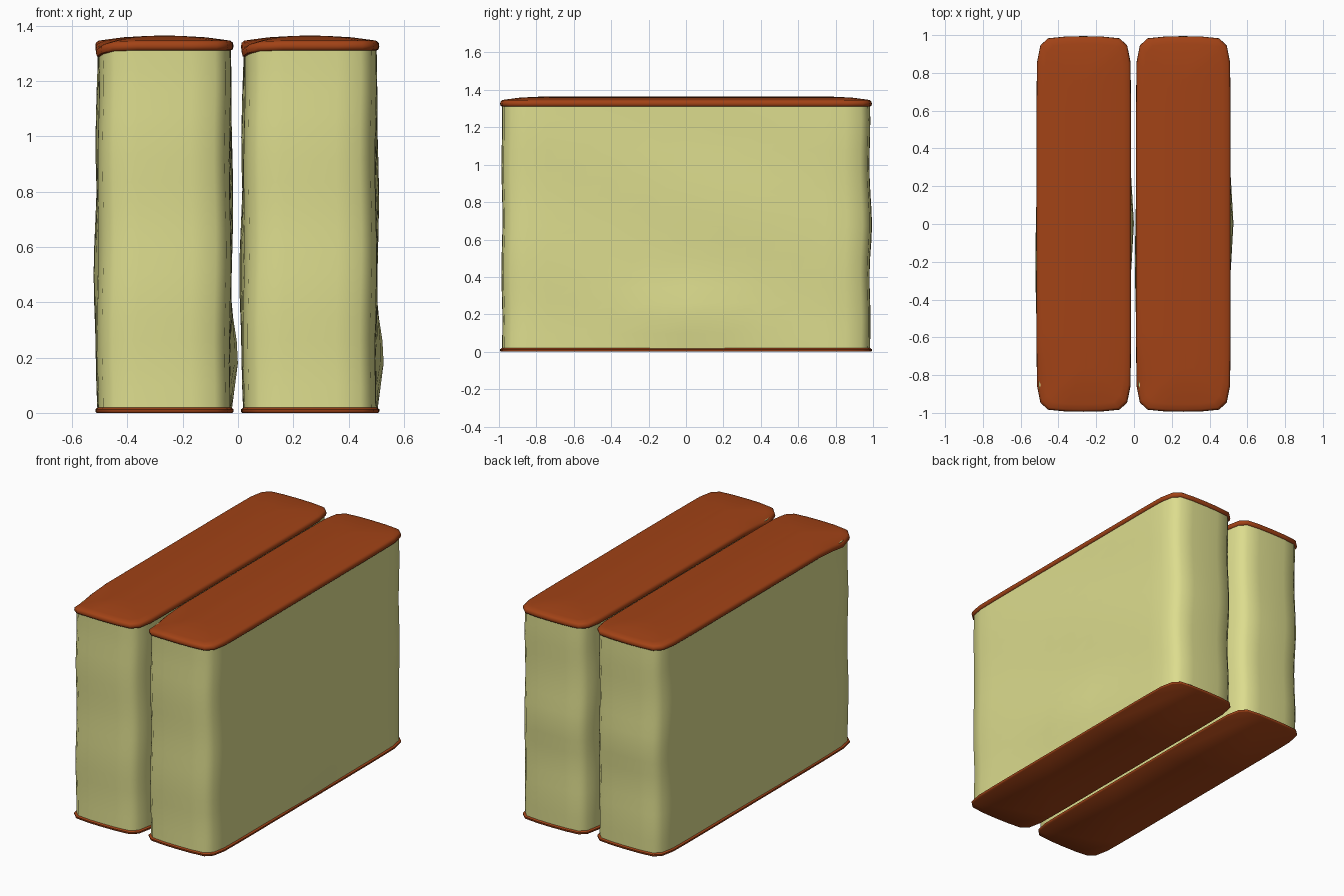
import bpy, bmesh
from math import exp, sin

if "Cube" in bpy.data.objects:
    bpy.data.objects.remove(bpy.data.objects["Cube"])

def material(name, col):
    m = bpy.data.materials.new(name)
    m.diffuse_color = col
    m.use_nodes = True
    m.node_tree.nodes["Principled BSDF"].inputs["Base Color"].default_value = m.diffuse_color
    return m

CREAM = material("cream", (0.72, 0.72, 0.27, 1))
RUST = material("rust", (0.36, 0.055, 0.008, 1))

# Quarter of the soft-cornered outline (x, y); long sides are split for dents
QUARTER = [(0.25, 0.0), (0.25, 0.2), (0.25, 0.4), (0.25, 0.6), (0.249, 0.75),
           (0.247, 0.86), (0.23, 0.945), (0.19, 0.983), (0.1, 0.992), (0.0, 0.994)]

def outline():
    q = QUARTER
    return (q + [(-x, y) for x, y in q[-2::-1]] + [(-x, -y) for x, y in q[1:]]
            + [(x, -y) for x, y in q[-2:0:-1]])

def loft(name, rings, cx, mat, warp):
    """Stack inset copies of the outline: rings are (inset, z)."""
    bm = bmesh.new()
    loops = []
    for inset, z in rings:
        loop = []
        for x, y in outline():
            px, py = x * (1 - inset / 0.25), y * (1 - inset / 0.994)
            dx, dy, dz = warp(px, py, z)
            loop.append(bm.verts.new((cx + px + dx, py + dy, z + dz)))
        loops.append(loop)
    n = len(loops[0])
    for a, b in zip(loops, loops[1:]):
        for i in range(n):
            j = (i + 1) % n
            bm.faces.new((a[i], a[j], b[j], b[i]))
    bm.faces.new(loops[0][::-1])
    bm.faces.new(loops[-1])
    me = bpy.data.meshes.new(name)
    bm.to_mesh(me)
    bm.free()
    me.materials.append(mat)
    ob = bpy.data.objects.new(name, me)
    bpy.context.collection.objects.link(ob)
    bpy.context.view_layer.objects.active = ob
    ob.select_set(True)
    bpy.ops.object.shade_smooth_by_angle(angle=0.9)
    ob.select_set(False)

def hump(y, z, y0, z0, wy, wz):
    return exp(-((y - y0) / wy) ** 2 - ((z - z0) / wz) ** 2)

# Uneven, hand-made walls
def wall_warp(x, y, z):
    s = min(1, z / 0.15, (1.32 - z) / 0.15)
    dx = 0.003 * sin(9 * z + 4 * y) * s
    if x > 0.12:
        dx += 0.023 * hump(y, z, 0.0, 0.2, 0.25, 0.14)
        dx += 0.006 * hump(y, z, 0.3, 0.8, 0.5, 0.3)
    if x < -0.12:
        dx -= 0.016 * hump(y, z, -0.3, 0.42, 0.5, 0.3)
        dx -= 0.008 * hump(y, z, 0.3, 0.9, 0.4, 0.25)
    dy = 0.008 * hump(x, z, 0, 0.66, 0.3, 0.15) if y > 0.8 else 0
    return dx, dy + 0.003 * sin(11 * z) * s, 0

# Lid sags a little at one front corner
def lid_warp(x, y, z):
    sag = -0.025 * exp(-((x + 0.25) / 0.06) ** 2 - ((y + 0.86) / 0.12) ** 2)
    return 0, 0, sag

def flat(x, y, z):
    return 0, 0, 0

WALL = [(0.01, 0.015 + 1.31 * i / 16) for i in range(17)]
LID = [(0.012, 1.31), (0.003, 1.314), (0.0, 1.325), (0.002, 1.338),
       (0.012, 1.346), (0.04, 1.35), (0.1, 1.358), (0.17, 1.362), (0.22, 1.364)]
BASE = [(0.004, 0.0), (0.0, 0.005), (0.0, 0.013), (0.008, 0.019)]

# Two identical wafer blocks side by side
for side, cx in (("left", -0.266), ("right", 0.261)):
    loft(side + "_filling", WALL, cx, CREAM, wall_warp)
    loft(side + "_top_wafer", LID, cx, RUST, lid_warp)
    loft(side + "_bottom_wafer", BASE, cx, RUST, flat)
